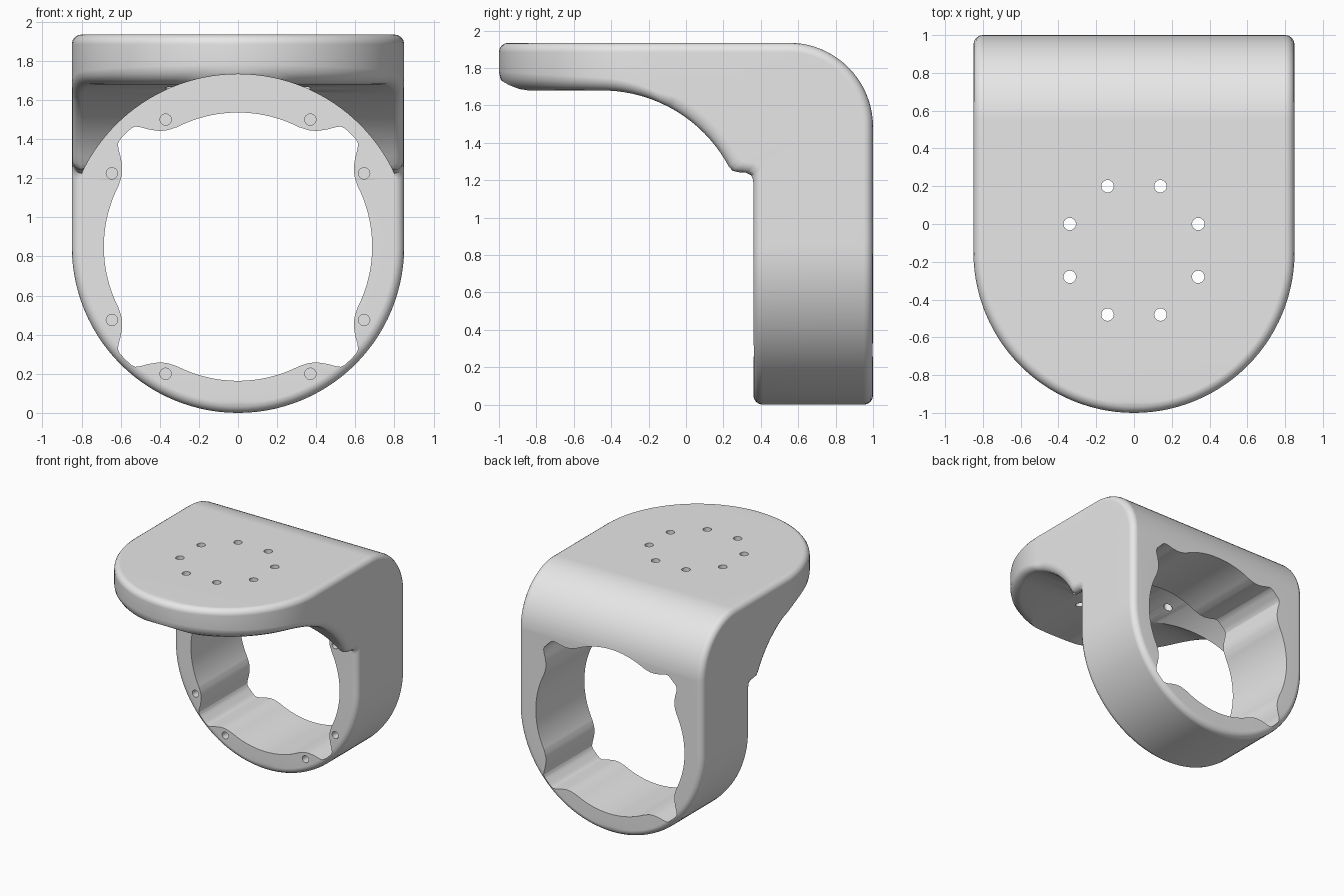
import bpy, bmesh
from math import pi, sin, cos, sqrt, radians

cube = bpy.data.objects.get("Cube")
if cube:
    bpy.data.objects.remove(cube, do_unlink=True)

grey = bpy.data.materials.new("plain grey")
grey.use_nodes = True
grey.diffuse_color = (0.8, 0.8, 0.8, 1)
grey.node_tree.nodes["Principled BSDF"].inputs["Base Color"].default_value = (0.8, 0.8, 0.8, 1)

HALF = 0.85      # half width, also the radius of both rounded ends
TOP = 1.935
FILLET = 0.05
STEPS = 28


def make_object(name, bm):
    bmesh.ops.remove_doubles(bm, verts=bm.verts, dist=1e-5)
    bmesh.ops.recalc_face_normals(bm, faces=bm.faces)
    mesh = bpy.data.meshes.new(name)
    bm.to_mesh(mesh)
    bm.free()
    mesh.materials.append(grey)
    ob = bpy.data.objects.new(name, mesh)
    bpy.context.collection.objects.link(ob)
    return ob


def underside(y):
    """Height of the plate's underside, curving down into the side gussets."""
    return 1.68 if y < -0.45 else 0.91 + sqrt(0.77 ** 2 - (y + 0.45) ** 2)


# Middle of the inner skin: gusset curve, then its small toe on the ring
inner_bend = [(y, underside(y)) for y in (-0.1 + 0.33 * i / 15 for i in range(16))]
inner_bend += [(0.25, 1.25), (0.28, 1.243), (0.32, 1.24), (0.35, 1.225), (0.36, 1.19)]
BEND = len(inner_bend)


def layer(inset, depth, outer):
    """Stations (half width, y, z) from plate tip, round the bend, to ring bottom."""
    pts = []
    r = HALF - inset
    for i in range(STEPS + 1):
        a = pi / 2 * i / STEPS
        extra = 0 if outer else cos(a)
        rt = HALF - inset * (1 + extra)
        y = -0.15 - rt * cos(a)
        z = TOP - depth if outer else underside(y) + depth * (1 + extra)
        pts.append((rt * sin(a), y, z))
    for i, (y, z) in enumerate(inner_bend):
        if outer:
            b = pi / 2 * i / (BEND - 1)
            pts.append((r, 0.55 + (0.45 - depth) * sin(b), 1.485 + (0.45 - depth) * cos(b)))
        else:
            pts.append((r, y + depth, z + depth))
    for i in range(STEPS + 1):
        a = pi / 2 * i / STEPS
        pts.append((r * cos(a), 1 - depth if outer else 0.36 + depth, HALF - r * sin(a)))
    return pts


# Bracket body: lofted from outer skin to inner skin with rounded rims
rim = [(FILLET * (1 - sin(t)), FILLET * (1 - cos(t))) for t in (pi / 8 * k for k in range(5))]
layers = [layer(d, h, True) for d, h in rim] + [layer(d, h, False) for d, h in reversed(rim)]
bm = bmesh.new()
sides = [[[bm.verts.new((s * w, y, z)) for w, y, z in lay] for lay in layers] for s in (-1, 1)]
count = len(layers[0])
for i in range(count - 1):
    for k in (0, -1):
        lt, rt = sides[0][k], sides[1][k]
        bm.faces.new((lt[i], rt[i], rt[i + 1], lt[i + 1]))
    for side in sides:
        for a, b in zip(side, side[1:]):
            bm.faces.new((a[i], a[i + 1], b[i + 1], b[i]))
body = make_object("bracket_body", bm)


def prism(name, outline, place, lo, hi):
    """Closed prism; place maps (u, v, along) to a point."""
    bm = bmesh.new()
    ends = [[bm.verts.new(place(u, v, t)) for u, v in outline] for t in (lo, hi)]
    n = len(outline)
    for end in ends:
        bm.faces.new(end)
    for i in range(n):
        j = (i + 1) % n
        bm.faces.new((ends[0][i], ends[0][j], ends[1][j], ends[1][i]))
    return make_object(name, bm)


def circle(cu, cv, r, n=24):
    return [(cu + r * cos(2 * pi * i / n), cv + r * sin(2 * pi * i / n)) for i in range(n)]


def along_y(u, v, t):
    return (u, t, v)


def along_z(u, v, t):
    return (u, v, t)


# Bore outline: a circle with four rounded pockets on the diagonals
pocket = [(0, 0.815), (3, 0.815), (4.5, 0.808), (6, 0.785), (8, 0.748),
          (11, 0.713), (14, 0.695), (18, 0.686), (45, 0.686)]


def bore_radius(deg):
    off = abs(deg % 90 - 45)
    for (a, ra), (b, rb) in zip(pocket, pocket[1:]):
        if off <= b:
            return ra + (rb - ra) * (off - a) / (b - a)


bore = [(bore_radius(d) * cos(radians(d)), HALF + bore_radius(d) * sin(radians(d)))
        for d in (1.5 * i for i in range(240))]

cutters = [
    prism("arch_cutter", circle(0, HALF, 0.882, 128), along_y, -1.2, 0.358),
    prism("bore_cutter", bore, along_y, 0.1, 1.2),
]
# Screw holes: eight through the plate, eight blind ones in the ring
for sx in (-1, 1):
    for sy in (-1, 1):
        for u, v in ((0.34, 0.14), (0.14, 0.34)):
            cutters.append(prism("plate_hole_cutter", circle(sx * u, sy * v - 0.14, 0.033),
                                 along_z, 1.45, 2.1))
        for u, v in ((0.37, 0.65), (0.645, 0.375)):
            cutters.append(prism("ring_hole_cutter", circle(sx * u, HALF + sy * v, 0.029),
                                 along_y, 0.3, 0.51))

for cutter in cutters:
    mod = body.modifiers.new(cutter.name, "BOOLEAN")
    mod.operation = "DIFFERENCE"
    mod.solver = "EXACT"
    mod.object = cutter
bpy.context.view_layer.update()
graph = bpy.context.evaluated_depsgraph_get()
result = bpy.data.meshes.new_from_object(body.evaluated_get(graph))
body.modifiers.clear()
body.data = result
for cutter in cutters:
    bpy.data.objects.remove(cutter, do_unlink=True)

# Smooth curved faces, keep machined edges crisp
bpy.ops.object.select_all(action="DESELECT")
body.select_set(True)
bpy.context.view_layer.objects.active = body
bpy.ops.object.shade_smooth_by_angle(angle=radians(30))
weighted = body.modifiers.new("weighted normals", "WEIGHTED_NORMAL")
weighted.keep_sharp = True
